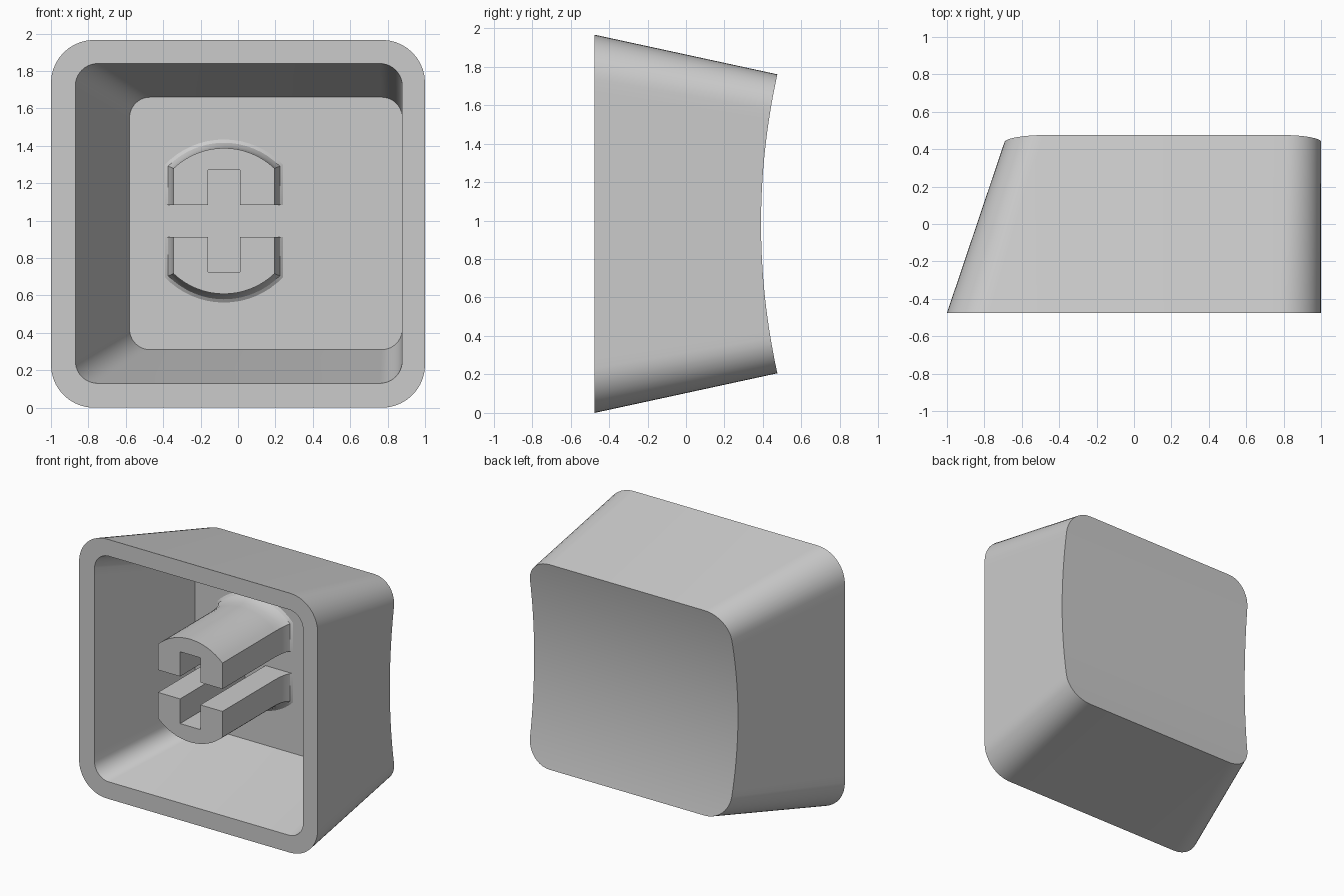
import bpy
import bmesh
from math import sin, cos, pi, acos, radians

cube = bpy.data.objects.get("Cube")
if cube:
    bpy.data.objects.remove(cube, do_unlink=True)

grey = bpy.data.materials.new("light grey plastic")
grey.use_nodes = True
colour = (0.6, 0.6, 0.6, 1)
grey.diffuse_color = colour
grey.node_tree.nodes["Principled BSDF"].inputs["Base Color"].default_value = colour

FRONT, BACK, CEILING = -0.475, 0.475, 0.315
MID_Z = 0.983
CORNER, SIDE = 10, 24      # segments per corner and per straight side


def finish(bm, name):
    bmesh.ops.recalc_face_normals(bm, faces=bm.faces)
    mesh = bpy.data.meshes.new(name)
    bm.to_mesh(mesh)
    bm.free()
    mesh.materials.append(grey)
    obj = bpy.data.objects.new(name, mesh)
    bpy.context.collection.objects.link(obj)
    bpy.ops.object.select_all(action="DESELECT")
    obj.select_set(True)
    bpy.context.view_layer.objects.active = obj
    bpy.ops.object.shade_smooth_by_angle(angle=radians(30))
    return obj


def bridge(bm, a, b):
    n = len(a)
    for i in range(n):
        j = (i + 1) % n
        bm.faces.new((a[i], a[j], b[j], b[i]))


def rounded_rect(left, right, low, high, r):
    """Right half going up, then the left half coming down at the same heights."""
    arc = [(r * sin(pi / 2 * i / CORNER), r * (1 - cos(pi / 2 * i / CORNER)))
           for i in range(CORNER + 1)]
    half = [(r - dx, low + dz) for dx, dz in arc]
    span = high - low - 2 * r
    half += [(0, low + r + span * i / SIDE) for i in range(1, SIDE)]
    half += [(r - dx, high - dz) for dx, dz in reversed(arc)]
    return [(right - d, z) for d, z in half] + [(left + d, z) for d, z in reversed(half)]


def dish(z):
    """Depth of the hollowed back face, a shallow cylinder along x."""
    return 0.39 + (BACK - 0.39) * ((z - MID_Z) / 0.777) ** 2


# Cap: tapered outer wall, dished back, flat rim and hollow inside
bm = bmesh.new()
outer_front = rounded_rect(-1, 1, 0, 1.966, 0.23)
outer_back = rounded_rect(-0.68, 1, 0.206, 1.76, 0.19)
dished = []
for (x0, z0), (x1, z1) in zip(outer_front, outer_back):
    t = 1
    for _ in range(6):
        t = (dish(z0 + (z1 - z0) * t) - FRONT) / (BACK - FRONT)
    dished.append((x0 + (x1 - x0) * t, FRONT + (BACK - FRONT) * t, z0 + (z1 - z0) * t))


def flat_ring(points, y):
    return [bm.verts.new((x, y, z)) for x, z in points]


rim_outer = flat_ring(outer_front, FRONT)
back = [bm.verts.new(p) for p in dished]
rim_inner = flat_ring(rounded_rect(-0.87, 0.878, 0.13, 1.84, 0.12), FRONT)
ceiling = flat_ring(rounded_rect(-0.58, 0.878, 0.31, 1.66, 0.11), CEILING)
bridge(bm, rim_outer, back)
bridge(bm, rim_outer, rim_inner)
bridge(bm, rim_inner, ceiling)
bm.faces.new(ceiling)
n = len(back)
for i in range(n // 2 - 1):
    bm.faces.new((back[i], back[i + 1], back[n - 2 - i], back[n - 1 - i]))
finish(bm, "keycap_shell")


# Stem: two mirrored halves around a cross-shaped slot, flared at the root
SLOT, NOTCH, STEM_X, STEM_Z = 0.085, 0.272, -0.075, 0.998


def half_profile(grow):
    w, r = 0.27 + grow, 0.39 + grow
    a = acos(w / r)
    arc = [(r * cos(a + (pi - 2 * a) * i / 16), r * sin(a + (pi - 2 * a) * i / 16))
           for i in range(17)]
    return ([(w, SLOT)] + arc + [(-w, SLOT), (-SLOT, SLOT), (-SLOT, NOTCH),
                                 (SLOT, NOTCH), (SLOT, SLOT)])


flare = [(CEILING - 0.15 * (1 - sin(k * pi / 8)), 0.046 * (1 - cos(k * pi / 8)))
         for k in range(5)]
for side, name in ((1, "stem_upper_half"), (-1, "stem_lower_half")):
    bm = bmesh.new()
    rings = []
    for y, grow in [(FRONT + 0.01, 0)] + flare:
        rings.append([bm.verts.new((STEM_X + x, y, STEM_Z + side * z))
                      for x, z in half_profile(grow)])
    for a, b in zip(rings, rings[1:]):
        bridge(bm, a, b)
    bm.faces.new(rings[0])
    bm.faces.new(rings[-1])
    finish(bm, name)
